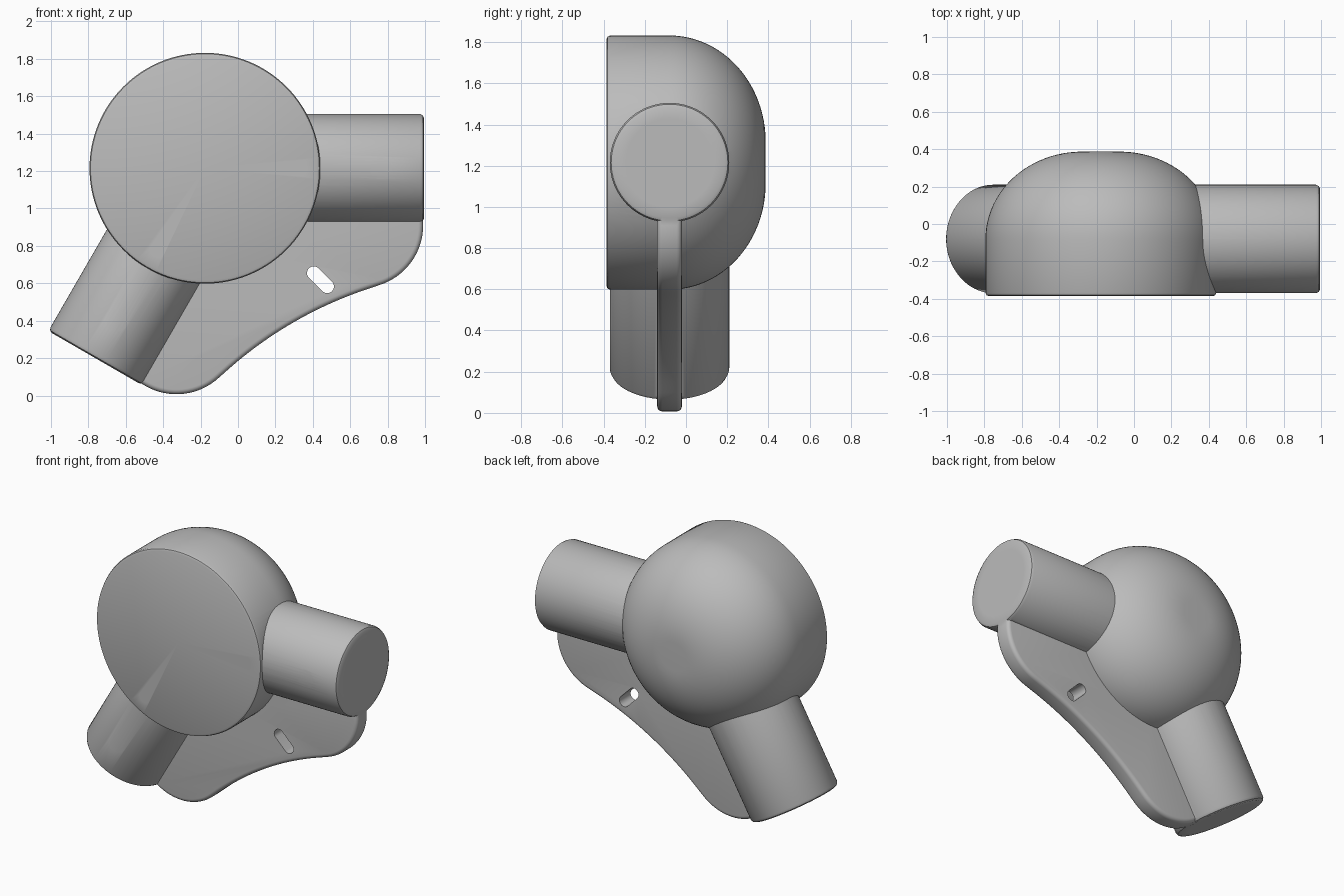
import bpy
import bmesh
from math import sin, cos, pi, radians
from mathutils import Matrix, Vector

cube = bpy.data.objects.get("Cube")
if cube:
    bpy.data.objects.remove(cube)

HUB = Vector((-0.177, -0.08, 1.215))   # where both tube axes meet
HUB_R = 0.617
TUBE_R, BORE_R, TUBE_LEN = 0.29, 0.215, 1.172
BACK = Vector((0, 1, 0))
RIGHT_AXIS = Vector((1, 0, 0))
LOWER_AXIS = Vector((-0.5, 0, -0.866))

grey = bpy.data.materials.new("matte grey")
grey.use_nodes = True
grey.diffuse_color = (0.5, 0.5, 0.5, 1)
grey.node_tree.nodes["Principled BSDF"].inputs["Base Color"].default_value = (0.5, 0.5, 0.5, 1)


def add_object(name, bm):
    bmesh.ops.recalc_face_normals(bm, faces=bm.faces)
    mesh = bpy.data.meshes.new(name)
    bm.to_mesh(mesh)
    bm.free()
    mesh.materials.append(grey)
    obj = bpy.data.objects.new(name, mesh)
    bpy.context.collection.objects.link(obj)
    return obj


def lathe(name, profile, origin, axis, steps=96):
    """Revolve (radius, height) points around an axis."""
    bm = bmesh.new()
    verts = [bm.verts.new((r, 0, h)) for r, h in profile]
    edges = [bm.edges.new(pair) for pair in zip(verts, verts[1:])]
    bmesh.ops.spin(bm, geom=verts + edges, cent=(0, 0, 0), axis=(0, 0, 1),
                   angle=2 * pi, steps=steps, use_duplicate=False)
    bmesh.ops.remove_doubles(bm, verts=bm.verts, dist=0.0001)
    turn = Vector(axis).to_track_quat('Z', 'Y').to_matrix().to_4x4()
    bm.transform(Matrix.Translation(origin) @ turn)
    return add_object(name, bm)


def rod(name, radius, start, end, origin, axis, steps=96):
    return lathe(name, [(0, start), (radius, start), (radius, end), (0, end)],
                 origin, axis, steps)


def slab(name, outline, y0, y1, rounding=0):
    """Extrude an (x, z) outline in depth, optionally rounding its rims."""
    bm = bmesh.new()
    face = bm.faces.new([bm.verts.new((x, y0, z)) for x, z in outline])
    ext = bmesh.ops.extrude_face_region(bm, geom=[face])["geom"]
    bmesh.ops.translate(bm, vec=(0, y1 - y0, 0),
                        verts=[g for g in ext if isinstance(g, bmesh.types.BMVert)])
    if rounding:
        rims = [e for e in bm.edges if abs(e.verts[0].co.y - e.verts[1].co.y) < 1e-5]
        bmesh.ops.bevel(bm, geom=rims, offset=rounding, segments=4, profile=0.5,
                        affect='EDGES')
    return add_object(name, bm)


def arc(cx, cy, r, a0, a1, n):
    angles = [radians(a0 + (a1 - a0) * i / n) for i in range(n + 1)]
    return [(cx + r * cos(a), cy + r * sin(a)) for a in angles]


def combine(base, other, operation):
    mod = base.modifiers.new("combine", 'BOOLEAN')
    mod.operation, mod.solver, mod.object = operation, 'EXACT', other
    bpy.context.view_layer.update()
    graph = bpy.context.evaluated_depsgraph_get()
    mesh = bpy.data.meshes.new_from_object(base.evaluated_get(graph))
    base.modifiers.clear()
    base.data = mesh
    bpy.data.objects.remove(other)


def dome(flat, radius, height, front, rim):
    """Profile: flat front with eased rim, straight wall, flattened dome."""
    points = [(0, front), (radius - rim, front), (radius - rim * 0.3, front + rim * 0.3),
              (radius, front + rim)]
    points += [(flat + (radius - flat) * cos(i * pi / 48), height * sin(i * pi / 48))
               for i in range(25)]
    return points + [(0, height)]


# Domed hub
bracket = lathe("corner_bracket", dome(0.1, HUB_R, 0.467, -0.306, 0.018), HUB, BACK, 128)

# Two tube sockets with rounded mouths
for axis in (RIGHT_AXIS, LOWER_AXIS):
    tube = lathe("tube_socket", [(0, 0.02), (TUBE_R, 0.02), (TUBE_R, TUBE_LEN - 0.022),
                                 (TUBE_R - 0.007, TUBE_LEN - 0.007),
                                 (TUBE_R - 0.022, TUBE_LEN), (0, TUBE_LEN)], HUB, axis)
    combine(bracket, tube, 'UNION')

# Gusset web: half outline (along tube, away from tube), mirrored to the other tube
half = [(1.165, 0.25)] + arc(0.832, 0.305, 0.335, 0, 73.3, 16)
half += arc(1.55, 2.685, 2.15, 253.3, 240, 12)[1:]
right_side = [(HUB.x + a, HUB.z - b) for a, b in half]
lower_side = [(HUB.x - 0.5 * a + 0.866 * b, HUB.z - 0.866 * a - 0.5 * b) for a, b in half]
inner = [(HUB.x + 0.144, HUB.z - 0.25)]
web = slab("gusset_web", right_side + lower_side[-2::-1] + inner, -0.14, -0.02, 0.025)
combine(bracket, web, 'UNION')

# Hollow inside the hub, then the bores
cavity = lathe("cavity", dome(0.1, 0.53, 0.38, -0.13, 0.01), HUB, BACK)
combine(bracket, cavity, 'DIFFERENCE')
for axis in (RIGHT_AXIS, LOWER_AXIS):
    combine(bracket, rod("bore", BORE_R, 0.42, 1.4, HUB, axis), 'DIFFERENCE')

# Screw holes: plain in the hub face, countersunk in each tube
for axis in (RIGHT_AXIS, LOWER_AXIS):
    combine(bracket, rod("face_hole", 0.04, -0.4, -0.16, HUB + axis * 0.5, BACK, 32),
            'DIFFERENCE')
    screw = lathe("tube_hole", [(0, -0.4), (0.06, -0.4), (0.06, -0.28), (0.04, -0.255),
                                (0.04, -0.1), (0, -0.1)], HUB + axis * 0.94, BACK, 32)
    combine(bracket, screw, 'DIFFERENCE')

# Slanted slot through the web
slot = arc(0.405, 0.655, 0.036, 45, 225, 12) + arc(0.477, 0.583, 0.036, 225, 405, 12)
combine(bracket, slab("slot", slot, -0.3, 0.2), 'DIFFERENCE')

# Smooth shading with crisp edges
bpy.ops.object.select_all(action='DESELECT')
bracket.select_set(True)
bpy.context.view_layer.objects.active = bracket
bpy.ops.object.shade_smooth_by_angle(angle=radians(30))
